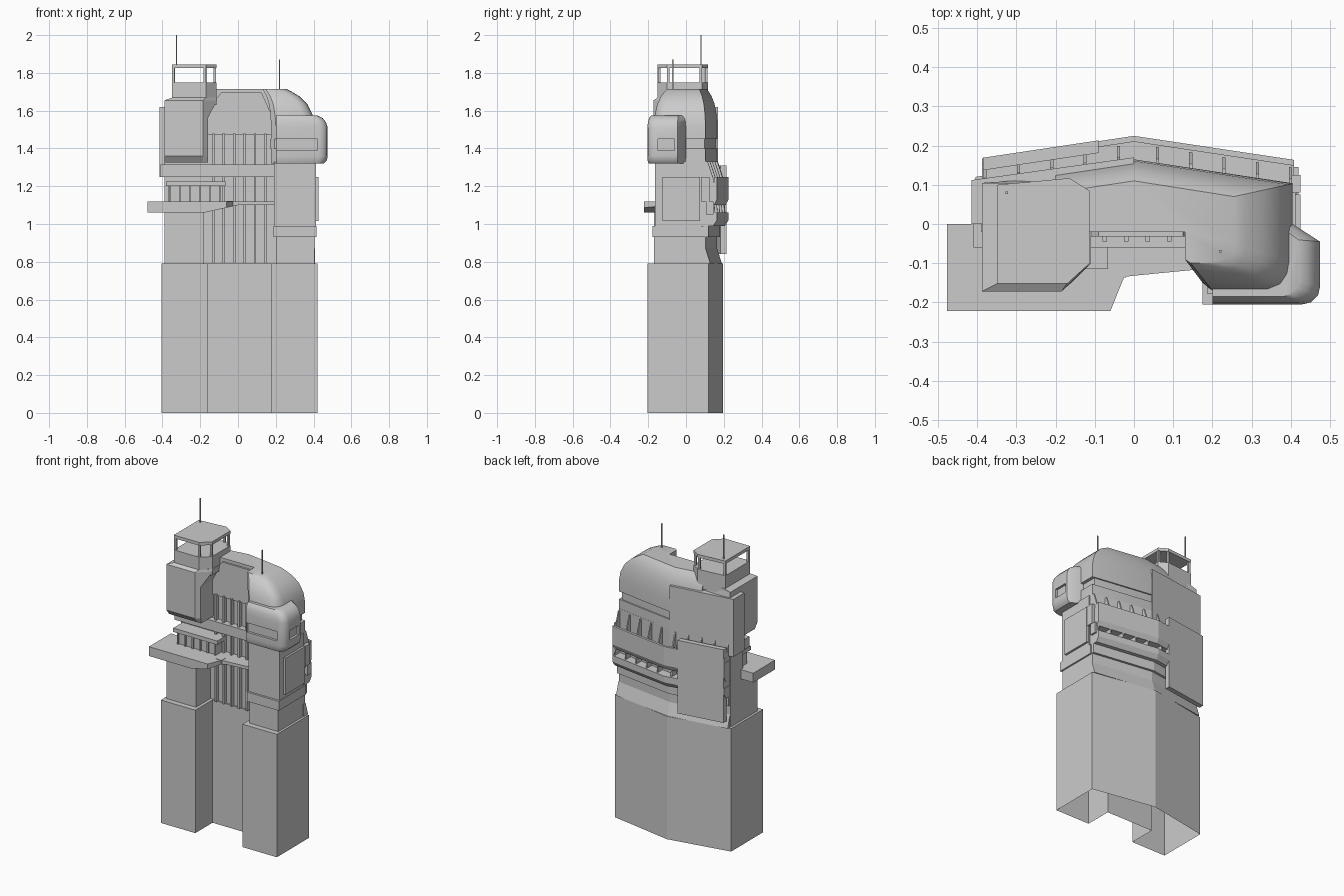
import bpy, bmesh
from mathutils import Vector


def loft(name, rings, caps=(True, True), smooth=None):
    """Skin matching closed rings of 3D points."""
    bm = bmesh.new()
    vs = [[bm.verts.new(p) for p in r] for r in rings]
    n = len(vs[0])
    for a, b in zip(vs, vs[1:]):
        for i in range(n):
            j = (i + 1) % n
            bm.faces.new((a[i], a[j], b[j], b[i]))
    if caps[0]:
        bm.faces.new(vs[0][::-1])
    if caps[1]:
        bm.faces.new(vs[-1])
    bmesh.ops.recalc_face_normals(bm, faces=bm.faces[:])
    me = bpy.data.meshes.new(name)
    bm.to_mesh(me)
    bm.free()
    ob = bpy.data.objects.new(name, me)
    bpy.context.collection.objects.link(ob)
    if smooth:
        bpy.context.view_layer.objects.active = ob
        bpy.ops.object.select_all(action='DESELECT')
        ob.select_set(True)
        bpy.ops.object.shade_smooth_by_angle(angle=smooth)
    return ob


def prism(name, plan, z0, z1, caps=(True, True)):
    return loft(name, [[(x, y, z) for x, y in plan] for z in (z0, z1)], caps)


def box(name, x0, x1, y0, y1, z0, z1):
    return prism(name, [(x0, y0), (x1, y0), (x1, y1), (x0, y1)], z0, z1)


def mix(p, q, t):
    return [(a + (c - a) * t, b + (d - b) * t) for (a, b), (c, d) in zip(p, q)]


def back(x):
    return 0.165 - 0.15 * abs(x)


def sweep(name, profile, xs):
    """Sweep an (offset, z) profile along the angled back wall."""
    return loft(name, [[(x, back(x) + o, z) for o, z in profile] for x in xs])


def cut(ob, name, *dims):
    c = box(name, *dims)
    c.hide_render = True
    c.hide_viewport = True
    c.display_type = 'WIRE'
    m = ob.modifiers.new(name, 'BOOLEAN')
    m.operation = 'DIFFERENCE'
    m.solver = 'EXACT'
    m.object = c


# Plinth: U-shaped, open below
prism("plinth", [(-.405, -.205), (-.16, -.205), (-.16, -.03), (.175, -.03), (.175, -.205),
                 (.42, -.205), (.42, .12), (0, .195), (-.405, .12)], 0, .79, (False, True))

# Tower core and legs
prism("tower_core", [(-.39, -.02), (.405, -.02), (.405, back(.405)), (0, .165),
                     (-.39, back(.39))], .79, 1.34)
box("left_leg", -.39, -.18, -.17, -.01, .79, 1.08)
box("right_leg", .2, .405, -.17, 0, .79, .94)
box("right_leg_upper", .187, .415, -.178, .1, .93, .99)
box("right_leg_body", .19, .412, -.165, .08, .99, 1.33)
box("right_leg_panel", .41, .425, -.125, .075, 1.015, 1.25)
box("right_balcony_end", .40, .425, .08, .125, 1.12, 1.25)
box("right_conduit", .40, .42, .105, .145, 1.05, 1.12)

# Back ledges and balconies
X = (-.388, 0, .408)
sweep("sloped_ledge", [(-.02, .87), (0, .87), (.025, .79), (-.02, .79)], X)
sweep("foot_band", [(-.02, .93), (.015, .93), (.015, .99), (-.02, .99)], X)
sweep("lower_balcony", [(-.01, .99), (.04, .99), (.06, 1.02), (.06, 1.06), (-.01, 1.06)], X)
sweep("upper_balcony", [(-.01, 1.1), (.045, 1.1), (.06, 1.13), (.06, 1.25), (.045, 1.25),
                        (.045, 1.22), (-.01, 1.22)], X)
for i, x in enumerate((-.38, -.295, -.21, -.125, -.04, .06, .145, .23, .315, .4)):
    w = (x - .004, x + .004)
    sweep(f"upper_fin_{i}", [(-.01, 1.33), (.01, 1.33), (.04, 1.24), (.04, 1.2), (-.01, 1.2)], w)
    sweep(f"lower_fin_{i}", [(-.01, 1.05), (.05, 1.05), (.045, 1.11), (-.01, 1.11)], w)

# Armour plates on the back left
sweep("lower_back_plate", [(.03, .84), (.062, .84), (.062, 1.31), (.03, 1.31)], (-.385, -.09))
loft("upper_back_plate", [[(-.415, 0, z), (-.38, 0, z), (-.36, .08, z), (0, .13, z),
                           (0, .17, z), (-.415, .112, z)] for z in (1.25, 1.62)])

# Front terrace with tapered underside, and walkway
prism("terrace", [(-.478, 0), (-.478, -.222), (-.18, -.222), (-.18, 0)], 1.06, 1.12)
T = [(-.18, -.222), (-.06, -.222), (-.025, -.135), (0, -.132), (0, 0), (-.18, 0)]
loft("terrace_wedge", [[(x, y, 1.06 + .04 * (x + .18) / .18) for x, y in T],
                       [(x, y, 1.12) for x, y in T]])
prism("walkway", [(0, -.132), (.195, -.113), (.195, 0), (0, 0)], 1.1, 1.12)
box("walkway_joint", -.06, -.02, -.137, -.1, 1.095, 1.122)

# Terrace kiosk
box("kiosk_body", -.37, -.09, -.09, 0, 1.12, 1.2)
box("kiosk_roof", -.38, -.067, -.115, 0, 1.2, 1.225)
for i in range(6):
    x = -.36 + i * .053
    box(f"kiosk_post_{i}", x - .005, x + .005, -.1, -.085, 1.12, 1.2)

# Recess columns and upper ledge
for i in range(6):
    x = -.13 + i * .055
    box(f"recess_column_{i}", x - .006, x + .006, -.045, -.01, .79, 1.48)
box("recess_ledge", -.41, .195, -.06, .05, 1.25, 1.315)

# Domed head with recessed window slit
low = [(-.2, .135), (0, .165), (.405, .103), (.405, -.1), (.4, -.13), (.382, -.157), (.35, -.17),
       (.2, -.17), (.175, -.15), (.175, -.02), (-.2, -.02)]
top = [(-.2, .08), (0, .11), (.255, .07), (.255, -.05), (.252, -.07), (.242, -.09), (.22, -.1),
       (.145, -.1), (.13, -.09), (.13, -.02), (-.2, -.02)]
rings = []
for z, t in ((1.32, 0), (1.4, 0), (1.401, .13), (1.449, .13), (1.45, 0), (1.52, 0), (1.58, .07),
             (1.635, .25), (1.675, .52), (1.7, .8), (1.715, 1)):
    rings.append([(x, y, z) for x, y in mix(low, top, t)])
loft("domed_head", rings, smooth=.6)

# Arched panel in the front recess
A = [(-.16, 1.47), (.175, 1.47), (.175, 1.58), (.155, 1.63), (.125, 1.695), (-.09, 1.695),
     (-.14, 1.63), (-.16, 1.58)]
loft("arch_panel", [[(x, y, z) for x, z in A] for y in (-.032, 0)])

# Rounded right pod with window slits
P = [(.2, -.205), (.43, -.205), (.452, -.2), (.47, -.182), (.475, -.16), (.475, -.045),
     (.405, 0), (.2, 0)]
rings = []
for z, d in ((1.32, .02), (1.335, .005), (1.36, 0), (1.51, 0), (1.54, .01), (1.562, .028),
             (1.575, .055)):
    s = 1 - d / .275
    rings.append([(.2 + (x - .2) * s, y * (1 + s) / 2, z) for x, y in P])
pod = loft("right_pod", rings, smooth=.6)
cut(pod, "front_window_cutter", .205, .42, -.25, -.19, 1.39, 1.45)
cut(pod, "side_window_cutter", .46, .5, -.148, -.06, 1.39, 1.45)

# Left pod with undercut front
lp = [(-.388, .105), (-.388, -.172), (-.185, -.172), (-.16, -.15), (-.16, .12)]
tp = [(-.388, .105), (-.388, -.172), (-.185, -.172), (-.11, -.1), (-.11, .09)]
cp = [(-.345, .105), (-.345, -.15), (-.17, -.15), (-.11, -.1), (-.11, .09)]
under = [(x, max(y, -.145)) for x, y in lp]
rings = [[(x, y, z) for x, y in p] for p, z in
         ((under, 1.325), (lp, 1.36), (lp, 1.56), (tp, 1.655), (cp, 1.67))]
loft("left_pod", rings)

# Lookout cab with open windows
C = [(-.35, .1), (-.35, -.152), (-.17, -.152), (-.113, -.1), (-.113, .085), (-.165, .117)]
prism("cab_base", C, 1.63, 1.75)
prism("cab_roof", C, 1.825, 1.845)
mid = Vector((-.235, -.015))
for i, c in enumerate(C):
    p = Vector(c)
    p += (mid - p).normalized() * .012
    box(f"cab_post_{i}", p.x - .007, p.x + .007, p.y - .007, p.y + .007, 1.74, 1.83)

# Antennas
for n, x, y, z0, z1 in (("left_antenna", -.325, .08, 1.84, 2.0),
                        ("right_antenna", .22, -.07, 1.7, 1.87)):
    box(n, x - .003, x + .003, y - .003, y + .003, z0, z1)
